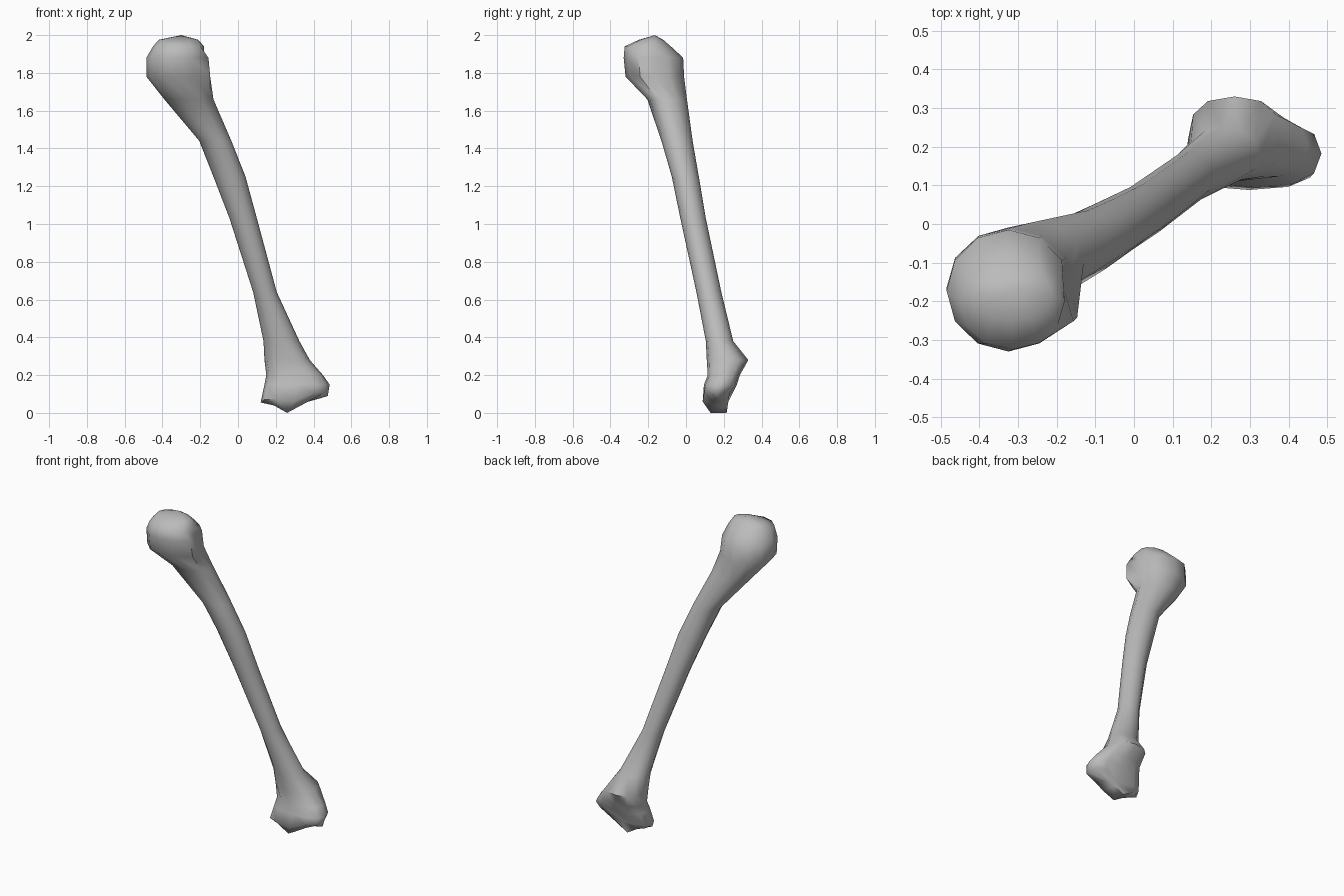
import bpy
import bmesh
import math

cube = bpy.data.objects.get("Cube")
if cube:
    bpy.data.objects.remove(cube, do_unlink=True)

SIDES = 12

# One flat colour for the whole bone
grey = bpy.data.materials.new("bone grey")
grey.use_nodes = True
colour = (0.5, 0.5, 0.5, 1)
grey.diffuse_color = colour
grey.node_tree.nodes["Principled BSDF"].inputs["Base Color"].default_value = colour

# Cross-sections from head to elbow: height, left and right x, front and back y
head = [
    (1.975, -.42, -.21, -.25, -.12),
    (1.94, -.45, -.18, -.325, -.08),
    (1.88, -.485, -.165, -.33, -.015),
    (1.78, -.485, -.155, -.32, -.01),
    (1.66, -.39, -.13, -.205, .005),
]
shaft = [
    (1.44, -.205, -.035, -.13, .035),
    (1.25, -.13, .04, -.075, .068),
    (1.03, -.045, .1, -.03, .105),
    (.64, .08, .205, .055, .187),
    (.38, .135, .325, .105, .25),
]
elbow = [
    (.28, .14, .38, .11, .33),
    (.2, .15, .45, .115, .285),
    (.15, .14, .485, .095, .27),
]


def signed_power(value, power):
    return math.copysign(abs(value) ** power, value)


def ring_points(x0, x1, y0, y1, power=1):
    """Points around an oval; a power below one makes it boxier."""
    for i in range(SIDES):
        angle = math.tau * i / SIDES
        across = signed_power(math.cos(angle), power)
        deep = signed_power(math.sin(angle), power)
        yield (
            (x0 + x1) / 2 + across * (x1 - x0) / 2,
            (y0 + y1) / 2 + deep * (y1 - y0) / 2,
        )


def underside(x):
    """Height of the joint's lower edge, as a bent line across x."""
    line = [(.12, .055), (.21, .035), (.26, 0), (.39, .07), (.48, .09)]
    for (xa, za), (xb, zb) in zip(line, line[1:]):
        if x <= xb:
            return za + (zb - za) * (x - xa) / (xb - xa)
    return line[-1][1]


bm = bmesh.new()
rings = []

# Head, shaft and flared elbow
for section in (head, shaft, elbow):
    for z, *box in section:
        power = .8 if section is elbow else 1
        rings.append([bm.verts.new((x, y, z)) for x, y in ring_points(*box, power)])

# Small tubercle on the front left of the head, beside its groove
for ring in rings[2:4]:
    ring[-1].co.x += .03
    ring[0].co.x -= .015

# Rolled joint surface under the elbow
rim = []
for i, (x, y) in enumerate(ring_points(.12, .475, .088, .24, .8)):
    lift = .04 * abs(math.sin(math.tau * i / SIDES))
    rim.append(bm.verts.new((x, y, underside(x) + lift)))
rings.append(rim)
rings.append([bm.verts.new((x, y, underside(x)))
              for x, y in ring_points(.14, .38, .13, .215, .8)])

# Hollow at the back of the joint
rim[SIDES // 4].co.y -= .03

# Skin between neighbouring cross-sections
for upper, lower in zip(rings, rings[1:]):
    for i in range(SIDES):
        j = (i + 1) % SIDES
        bm.faces.new((upper[i], lower[i], lower[j], upper[j]))

# Crown of the head
crown = bm.verts.new((-.3, -.165, 2))
for i in range(SIDES):
    bm.faces.new((crown, rings[0][i], rings[0][(i + 1) % SIDES]))

# Strips across the underside, joining front to back
sole = rings[-1]
half = SIDES // 2
for i in range(half):
    corners = [sole[i], sole[i + 1], sole[-i - 1], sole[-i]]
    bm.faces.new(list(dict.fromkeys(corners)))

bmesh.ops.recalc_face_normals(bm, faces=bm.faces)
mesh = bpy.data.meshes.new("arm_bone")
bm.to_mesh(mesh)
bm.free()
mesh.materials.append(grey)

bone = bpy.data.objects.new("arm_bone", mesh)
bpy.context.collection.objects.link(bone)
bpy.ops.object.select_all(action="DESELECT")
bone.select_set(True)
bpy.context.view_layer.objects.active = bone
bpy.ops.object.shade_smooth_by_angle(angle=math.radians(60))
